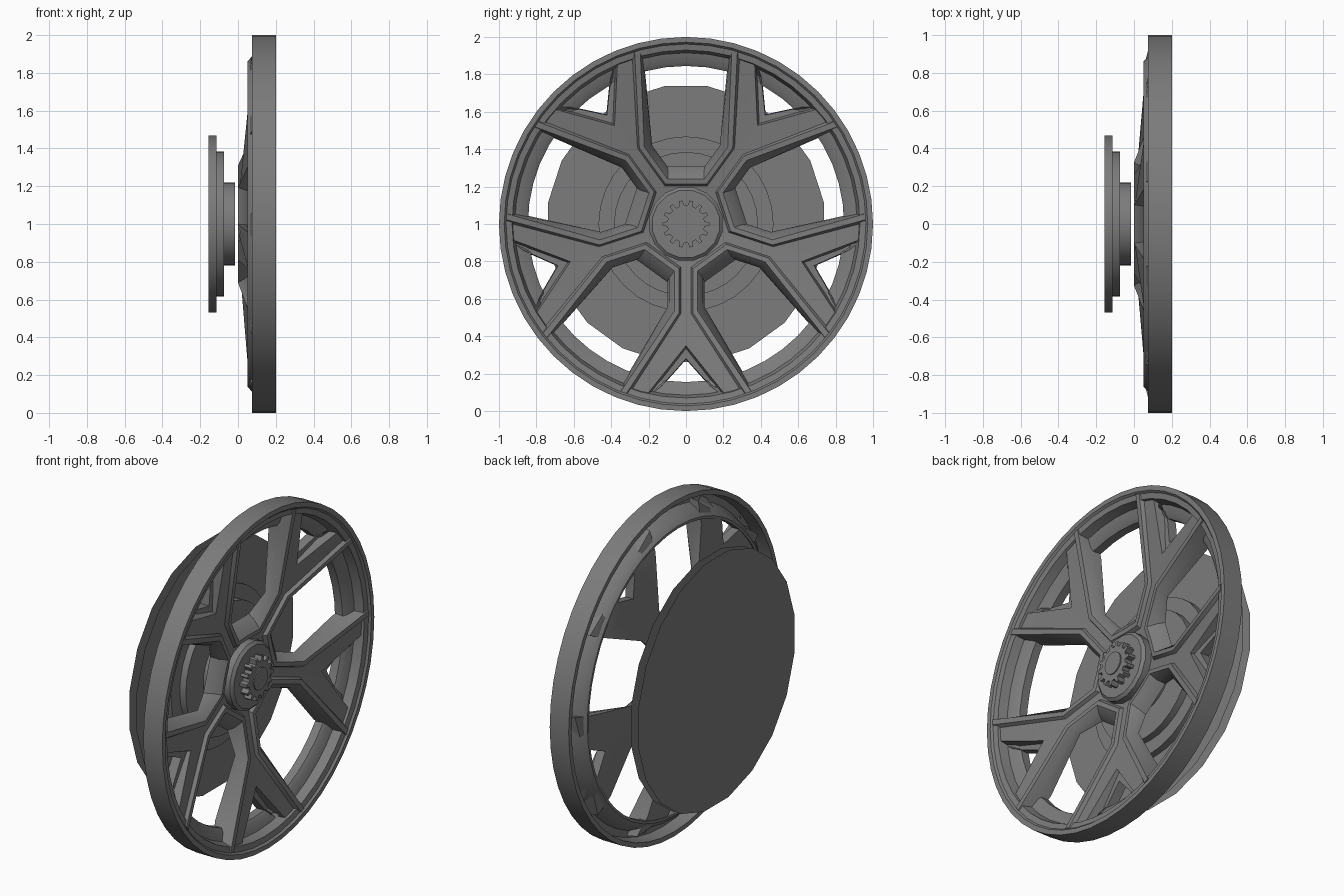
import bpy, bmesh, math
from mathutils import Vector

if "Cube" in bpy.data.objects:
    bpy.data.objects.remove(bpy.data.objects["Cube"], do_unlink=True)

grey = bpy.data.materials.new("dark_grey_metal")
grey.use_nodes = True
colour = (0.2, 0.2, 0.2, 1)
grey.diffuse_color = colour
grey.node_tree.nodes["Principled BSDF"].inputs["Base Color"].default_value = colour


def finish(name, bm, angle=30):
    """Turn a bmesh into a named, shaded object."""
    bmesh.ops.remove_doubles(bm, verts=bm.verts, dist=0.0001)
    bmesh.ops.recalc_face_normals(bm, faces=bm.faces)
    mesh = bpy.data.meshes.new(name)
    bm.to_mesh(mesh)
    bm.free()
    mesh.materials.append(grey)
    obj = bpy.data.objects.new(name, mesh)
    bpy.context.collection.objects.link(obj)
    bpy.ops.object.select_all(action="DESELECT")
    obj.select_set(True)
    bpy.context.view_layer.objects.active = obj
    bpy.ops.object.shade_smooth_by_angle(angle=math.radians(angle))
    return obj


def wheel_point(x, u, v, angle):
    """Radial u and sideways v about the axle, for a part at an angle."""
    c, s = math.cos(angle), math.sin(angle)
    return Vector((x, u * c - v * s, 1 + u * s + v * c))


def lathe(name, profile, sides, closed=False, turn=0.0):
    """Spin (radius, x) points about the axle; open profiles get end caps."""
    bm = bmesh.new()
    rings = [[bm.verts.new(wheel_point(x, r, 0, math.tau * (i + turn) / sides))
              for i in range(sides)] for r, x in profile]
    pairs = list(zip(rings, rings[1:]))
    if closed:
        pairs.append((rings[-1], rings[0]))
    else:
        bm.faces.new(rings[0])
        bm.faces.new(rings[-1])
    for a, b in pairs:
        for i in range(sides):
            j = (i + 1) % sides
            bm.faces.new((a[i], a[j], b[j], b[i]))
    return finish(name, bm)


# Rim with a stepped front lip, a channel in the back and a raised inner ring
lathe("rim", [(1, .2), (.972, .2), (.962, .188), (.93, .182), (.915, .13),
              (.865, .115), (.845, .1), (.845, .05), (.86, .05),
              (.89, .075), (.92, .14), (.962, .15), (.972, .075),
              (1, .075)], 48, closed=True)

# Stepped mounting hub behind the spokes
lathe("rear_hub", [(.468, -.155), (.468, -.115), (.385, -.115),
                   (.385, -.075), (.22, -.075), (.22, -.015)], 32)

# Pair of paper-thin backing discs
disc_sides = 20
for name, x in (("rear_backing_disc", -.2), ("front_backing_disc", -.153)):
    bm = bmesh.new()
    bm.faces.new([bm.verts.new(wheel_point(x, .746, 0, -math.tau * (i + .5) / disc_sides))
                  for i in range(disc_sides)])
    finish(name, bm)

# Centre cap, toothed nut and button
lathe("centre_cap", [(.2, 0), (.2, .085), (.183, .1)], 16, turn=.5)
bm = bmesh.new()
teeth = 14
outline = []
for i in range(teeth):
    for step, radius in ((-.3, .1), (-.15, .127), (.15, .127), (.3, .1)):
        outline.append((radius, math.tau * (i + step) / teeth))
back, front = [[bm.verts.new(wheel_point(x, r, 0, a)) for r, a in outline]
               for x in (.09, .145)]
bm.faces.new(back)
bm.faces.new(front)
for i in range(len(outline)):
    j = (i + 1) % len(outline)
    bm.faces.new((back[i], back[j], front[j], front[i]))
finish("toothed_nut", bm)
lathe("centre_button", [(.066, .14), (.066, .152)], 16)


# Forked spokes: half a spoke is lofted from the web between spokes to the rim
HALF = math.radians(36)


def front_x(u, v):
    return .065 + (math.hypot(u, v) - .2) * .17


def rail(v, apothem, fork_u, rim):
    """Rail following the web, the trunk and then one fork arm."""
    web = (apothem * math.cos(HALF), apothem * math.sin(HALF))
    corner = ((apothem - v * math.sin(HALF)) / math.cos(HALF), v)
    fork = (fork_u, v)
    near_rim = tuple(a + (b - a) * .75 for a, b in zip(fork, rim))
    return [web, corner, fork, near_rim, rim]


def centre_rail(fork_u, rim):
    points = rail(0, .12, fork_u, rim)
    points[1] = (.12, 0)
    return points


back_x = [0, 0, .05, .05, .078]
outer_low = rail(.1, .31, .445, (.87, .35))
outer_mid = rail(.09, .285, .45, (.88, .35))
ridge_out = rail(.062, .24, .465, (.895, .348))
ridge_in = rail(.037, .215, .475, (.905, .318))
groove_out = rail(.028, .203, .48, (.91, .305))
groove_in = centre_rail(.65, (.925, .22))
step_foot = centre_rail(.665, (.92, .2))
ledge = centre_rail(.72, (.87, .135))
inner_low = centre_rail(.725, (.865, .125))


def section(i):
    """Points of the spoke's cross-section at one station."""
    b = back_x[i]
    mid = b + .5 * (front_x(*outer_mid[i]) - b)
    ledge_x = b + .055
    return [(b, outer_low[i]), (mid, outer_mid[i]),
            (front_x(*ridge_out[i]), ridge_out[i]),
            (front_x(*ridge_in[i]), ridge_in[i]),
            (front_x(*groove_out[i]) - .02, groove_out[i]),
            (front_x(*groove_in[i]) - .02, groove_in[i]),
            (ledge_x, step_foot[i]), (ledge_x, ledge[i]), (b, inner_low[i])]


sections = [section(i) for i in range(len(back_x))]
bm = bmesh.new()
for k in range(5):
    angle = math.radians(270 + 72 * k)
    for side in (1, -1):
        loops = [[bm.verts.new(wheel_point(x, u, v * side, angle))
                  for x, (u, v) in sec] for sec in sections]
        count = len(loops[0])
        for s, (a, b) in enumerate(zip(loops, loops[1:])):
            for i in range(count):
                # The fork's inner walls exist only on the arms
                if i in (5, 6, 7) and s < 2:
                    continue
                j = (i + 1) % count
                bm.faces.new((a[i], a[j], b[j], b[i]))
        bm.faces.new(loops[-1])
finish("forked_spokes", bm)
